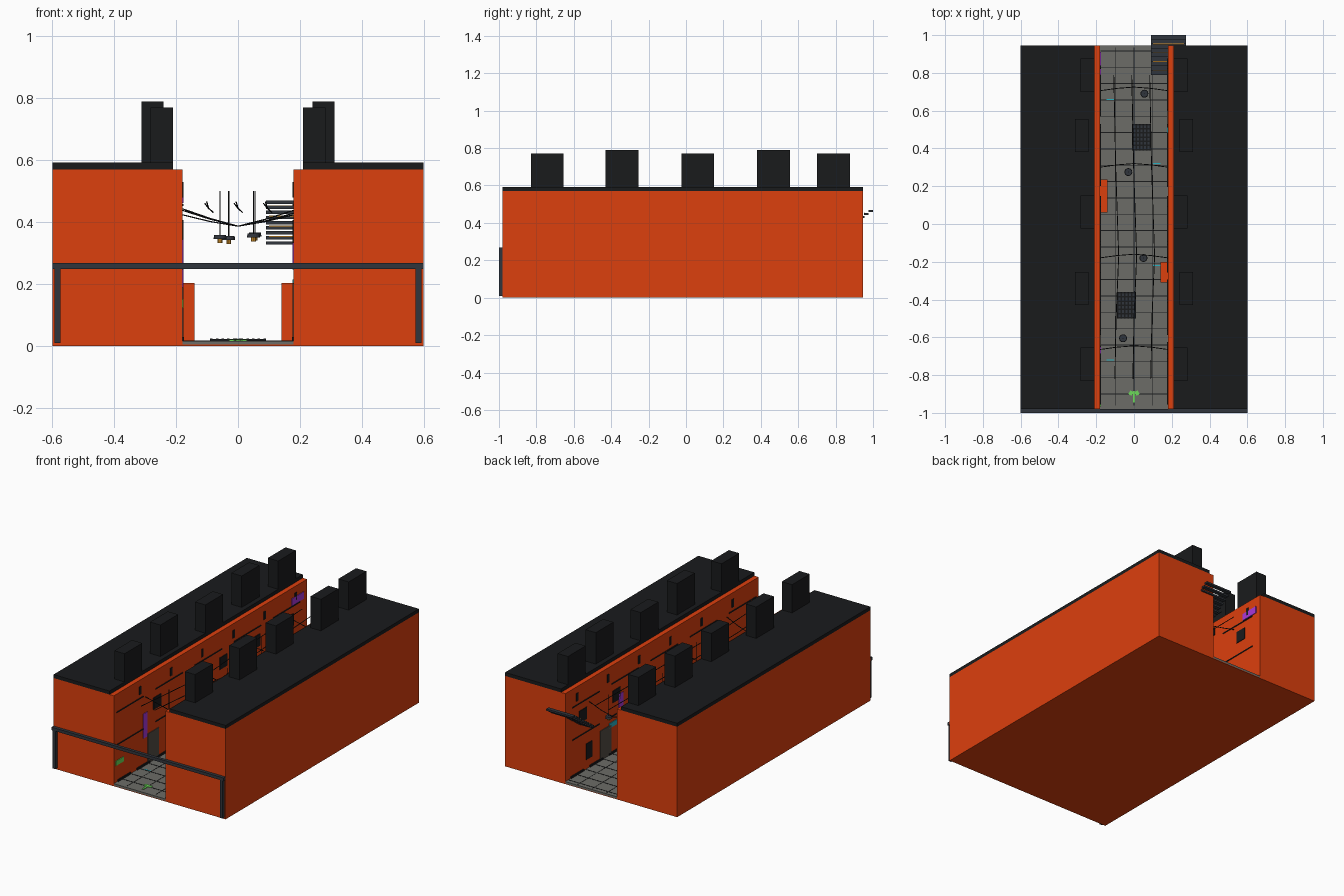
import bpy, math
from mathutils import Vector

mats = {}
COL = {"orange": (0.72, 0.05, 0.004), "dark": (0.01, 0.011, 0.012), "steel": (0.03, 0.035, 0.045),
       "stone": (0.15, 0.15, 0.135), "door": (0.09, 0.075, 0.06), "green": (0.15, 0.7, 0.1),
       "purple": (0.4, 0.04, 0.7), "cyan": (0.02, 0.45, 0.55), "amber": (0.8, 0.35, 0.03)}


def paint(o, name, c):
    if c not in mats:
        mats[c] = bpy.data.materials.new(c)
        mats[c].diffuse_color = (*COL[c], 1)
    o.name = name
    o.data.materials.append(mats[c])
    return o


def box(name, c, x0, x1, y0, y1, z0, z1):
    bpy.ops.mesh.primitive_cube_add(size=1, location=((x0 + x1) / 2, (y0 + y1) / 2, (z0 + z1) / 2))
    o = bpy.context.object
    o.scale = (abs(x1 - x0), abs(y1 - y0), abs(z1 - z0))
    return paint(o, name, c)


def cyl(name, c, r, x, y, z0, z1, r2=None, n=12):
    bpy.ops.mesh.primitive_cone_add(vertices=n, radius1=r, radius2=r if r2 is None else r2,
                                    depth=z1 - z0, location=(x, y, (z0 + z1) / 2))
    return paint(bpy.context.object, name, c)


def cable(name, pts, r=0.0022):
    cu = bpy.data.curves.new(name, 'CURVE')
    cu.dimensions = '3D'
    cu.bevel_depth, cu.bevel_resolution = r, 1
    s = cu.splines.new('POLY')
    s.points.add(len(pts) - 1)
    for p, q in zip(s.points, pts):
        p.co = (*q, 1)
    o = bpy.data.objects.new(name, cu)
    bpy.context.collection.objects.link(o)
    return paint(o, name, "dark")


def panel(name, c, side, y, z, w, h, t=0.004):
    # flat item on the inner wall of one side
    return box(name, c, side * 0.185, side * (0.18 - t), y - w / 2, y + w / 2, z - h / 2, z + h / 2)


Y0, Y1 = -0.98, 0.945

# ground
box("base_slab", "orange", -0.6, 0.6, Y0, Y1, 0, 0.004)
box("alley_floor", "stone", -0.18, 0.18, Y0, Y1, 0.004, 0.016)
for i in range(22):
    y = -0.9 + i * 0.0865
    box("paving_joint", "dark", -0.178, 0.178, y - 0.002, y + 0.002, 0.014, 0.0175)
for x in (-0.1, 0, 0.1):
    box("paving_seam", "dark", x - 0.0015, x + 0.0015, Y0 + 0.02, Y1 - 0.01, 0.014, 0.017)

# buildings, roofs, roof vents
for s in (-1, 1):
    box("building", "orange", s * 0.18, s * 0.6, Y0, Y1, 0, 0.57)
    box("roof", "dark", s * 0.21, s * 0.6, Y0, Y1, 0.57, 0.592)
    for i, y in enumerate((-0.742, -0.342, 0.063, 0.468, 0.788)):
        odd = i % 2
        x = 0.24 if odd else 0.21
        box("roof_stack", "dark", s * x, s * (x + 0.072), y - 0.088, y + 0.088,
            0.57, 0.79 if odd else 0.77)
    # wall trim, kerb and conduits
    for z in (0.25, 0.455):
        for k in range(5):
            y = -0.82 + k * 0.39
            panel("wall_conduit", "dark", s, y, z, 0.27, 0.006)
    for k in range(10):
        panel("kerb_strip", "dark", s, -0.88 + k * 0.19, 0.022, 0.13, 0.012, 0.006)
    for k in range(6):
        panel("wall_vent", "dark", s, -0.72 + k * 0.31, 0.505, 0.018, 0.05)
    for k in range(5):
        panel("window", "dark", s, -0.55 + k * 0.33, 0.37, 0.075, 0.075)

# protruding wall bays
box("wall_bay_left", "orange", -0.18, -0.14, 0.06, 0.235, 0.004, 0.203)
box("wall_bay_right", "orange", 0.14, 0.18, -0.31, -0.2, 0.004, 0.203)

# doors and signs
for s, y in ((-1, -0.59), (-1, 0.42), (1, 0.545), (1, -0.5)):
    panel("door", "door", s, y, 0.11, 0.11, 0.185)
for s, y in ((1, 0.71), (-1, 0.6), (1, -0.02)):
    panel("low_window", "dark", s, y, 0.125, 0.06, 0.1)
panel("green_sign", "green", -1, -0.925, 0.137, 0.08, 0.03)
panel("tall_purple_sign", "purple", -1, -0.67, 0.267, 0.04, 0.155)
panel("high_purple_sign", "purple", -1, 0.85, 0.484, 0.12, 0.045)
panel("right_purple_sign", "purple", 1, 0.395, 0.31, 0.045, 0.11)
panel("cyan_sign", "cyan", 1, 0.465, 0.2, 0.09, 0.03)

# floor details
for x, y in ((0.04, 0.46), (-0.04, -0.43)):
    box("drain_tray", "steel", x - 0.05, x + 0.05, y - 0.07, y + 0.07, 0.015, 0.019)
    for i in range(6):
        box("drain_bar", "dark", x - 0.05 + i * 0.0184, x - 0.042 + i * 0.0184, y - 0.07, y + 0.07, 0.018, 0.024)
    for i in range(7):
        box("drain_crossbar", "dark", x - 0.05, x + 0.05, y - 0.07 + i * 0.022, y - 0.062 + i * 0.022, 0.018, 0.023)
box("arrow_stem", "green", -0.006, 0.006, -0.945, -0.885, 0.016, 0.02)
for s in (-1, 1):
    a = box("arrow_head", "green", s * 0.006, s * 0.026, -0.906, -0.884, 0.016, 0.02)
    a.rotation_euler.z = s * 0.5
for x, y in ((-0.125, 0.66), (0.12, -0.22), (-0.125, -0.72), (0.12, 0.32)):
    box("floor_glint", "cyan", x - 0.02, x + 0.02, y - 0.003, y + 0.003, 0.016, 0.018)

# hanging lamps
for x, y, z in ((0.055, 0.69, 0.36), (-0.03, 0.275, 0.35), (0.05, -0.18, 0.358), (-0.058, -0.605, 0.353)):
    cyl("lamp_rod", "dark", 0.002, x, y, z, 0.5, n=6)
    cyl("lamp_shade", "steel", 0.021, x, y, z - 0.007, z + 0.006, 0.019, n=16)
    cyl("lamp_bulb", "amber", 0.008, x, y, z - 0.02, z - 0.006, n=10)

# sagging cross cables and long cables
for y, zl, zr in ((0.71, 0.44, 0.43), (0.305, 0.425, 0.44), (-0.175, 0.44, 0.425), (-0.66, 0.445, 0.44)):
    cable("cross_cable", [(-0.185, y - 0.005, zl), (-0.09, y + 0.008, (zl + 0.387) / 2 - 0.004), (0, y + 0.015, 0.387),
                          (0.09, y + 0.008, (zr + 0.387) / 2 - 0.004), (0.185, y - 0.005, zr)])
for x in (-0.095, 0, 0.095):
    cable("long_cable", [(x - 0.012, 0.79, 0.46), (x - 0.002, 0.3, 0.447), (x + 0.014, -0.17, 0.432), (x, -0.5, 0.445),
                         (x - 0.006, -0.82, 0.465)])

# front gantry
box("gantry_beam", "steel", -0.6, 0.6, -1.0, -0.98, 0.249, 0.268)
for s in (-1, 1):
    box("gantry_post", "steel", s * 0.573, s * 0.593, -1.0, -0.98, 0.01, 0.25)

# rear stair with lit edges
for i in range(9):
    y, z = 0.79 + i * 0.0232, 0.327 + i * 0.0165
    box("stair_tread", "steel", 0.09, 0.275, y, y + 0.0244, z, z + 0.011)
    if i % 2:
        box("stair_edge", "amber", 0.1, 0.265, y - 0.001, y + 0.003, z + 0.009, z + 0.012)
